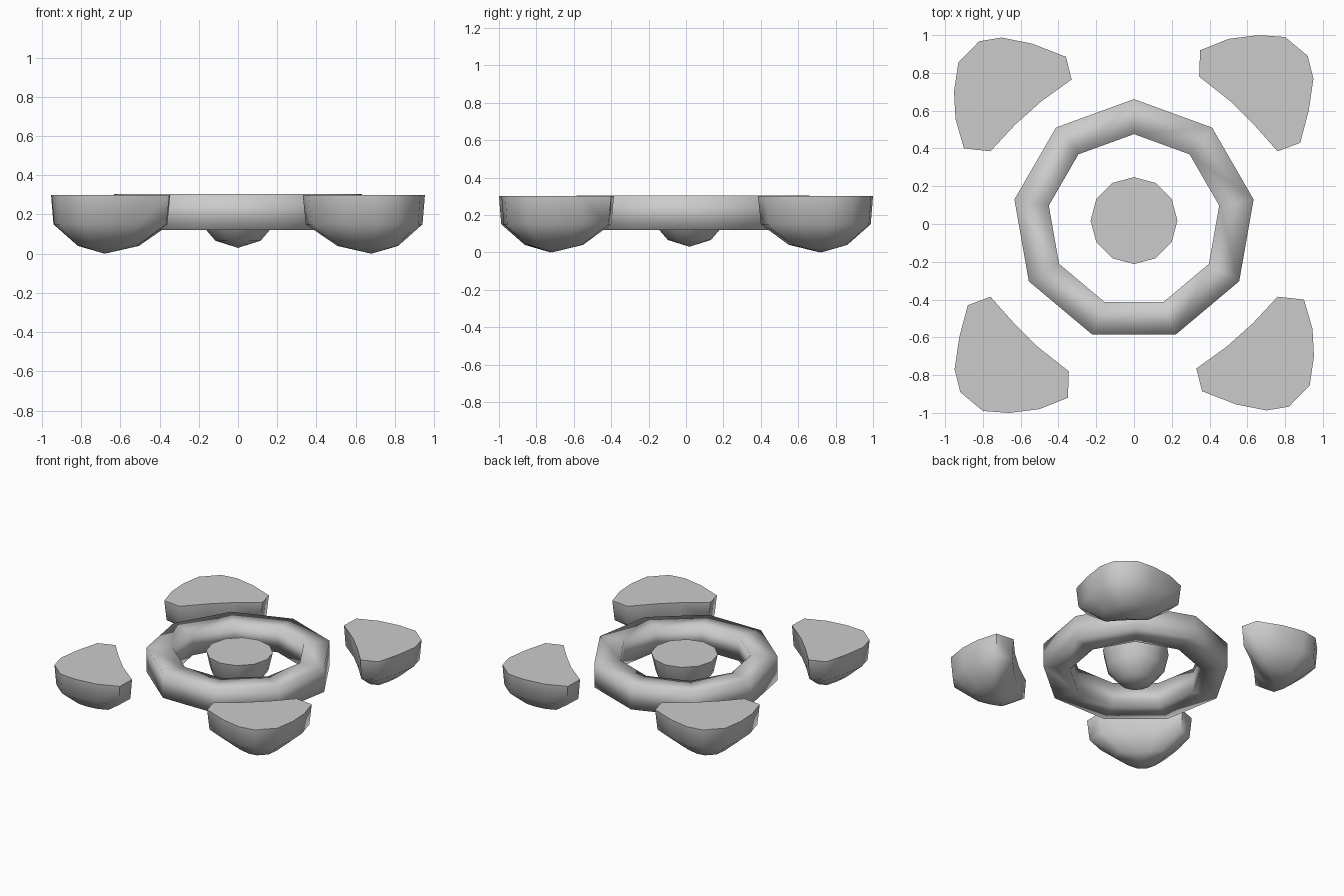
import bpy, bmesh
from math import sin, cos, pi, radians

if "Cube" in bpy.data.objects:
    bpy.data.objects.remove(bpy.data.objects["Cube"])


def finish(name, bm, angle=None):
    bmesh.ops.recalc_face_normals(bm, faces=bm.faces)
    for f in bm.faces:
        f.smooth = True
    me = bpy.data.meshes.new(name)
    bm.to_mesh(me)
    bm.free()
    ob = bpy.data.objects.new(name, me)
    bpy.context.collection.objects.link(ob)
    if angle:
        bpy.ops.object.select_all(action='DESELECT')
        ob.select_set(True)
        bpy.context.view_layer.objects.active = ob
        bpy.ops.object.shade_smooth_by_angle(angle=radians(angle))
    return ob


def bowl(name, outline, pole, levels, turn=1):
    """Flat-topped bowl: outline shrinks toward the pole at each (scale, z) level."""
    bm = bmesh.new()
    px, py, pz = pole
    rings = [[bm.verts.new((turn * (px + (x - px) * s), turn * (py + (y - py) * s), z))
              for x, y in outline] for s, z in levels]
    tip = bm.verts.new((turn * px, turn * py, pz))
    n = len(outline)
    bm.faces.new(rings[0])
    for i in range(n):
        j = (i + 1) % n
        for a, b in zip(rings, rings[1:]):
            bm.faces.new((a[i], a[j], b[j], b[i]))
        bm.faces.new((rings[-1][i], rings[-1][j], tip))
    return finish(name, bm, 60)


# Nine-sided ring with a square section, fully smooth shaded
CY = 0.018
bm = bmesh.new()
section = [(0.643, 0.12), (0.643, 0.304), (0.458, 0.304), (0.458, 0.12)]
loops = []
for k in range(9):
    a = pi / 2 + k * 2 * pi / 9
    loops.append([bm.verts.new((r * cos(a), CY + r * sin(a), z)) for r, z in section])
for k in range(9):
    p, q = loops[k], loops[(k + 1) % 9]
    for i in range(4):
        j = (i + 1) % 4
        bm.faces.new((p[i], p[j], q[j], q[i]))
finish("ring", bm)

# Central half-ball button
disc = [(0.23 * cos(k * pi / 6), CY + 0.23 * sin(k * pi / 6)) for k in range(12)]
bowl("centre_button", disc, (0, CY, 0.03), [(1, 0.3), (0.87, 0.165), (0.5, 0.066)])

# Corner pads: two outlines, each repeated on the opposite corner
levels = [(1, 0.3), (0.955, 0.15), (0.5, 0.04)]
front = [(0.33, -0.765), (0.36, -0.885), (0.54, -0.955), (0.70, -0.987), (0.82, -0.967),
         (0.93, -0.855), (0.953, -0.70), (0.945, -0.555), (0.90, -0.40), (0.76, -0.385),
         (0.63, -0.525), (0.49, -0.65)]
back = [(0.345, 0.78), (0.35, 0.92), (0.50, 0.98), (0.66, 1.0), (0.80, 0.99),
        (0.92, 0.89), (0.95, 0.77), (0.925, 0.60), (0.88, 0.43), (0.76, 0.385),
        (0.64, 0.52), (0.51, 0.65)]
bowl("pad_front_right", front, (0.68, -0.715, 0), levels)
bowl("pad_back_left", front, (0.68, -0.715, 0), levels, -1)
bowl("pad_back_right", back, (0.68, 0.725, 0), levels)
bowl("pad_front_left", back, (0.68, 0.725, 0), levels, -1)
